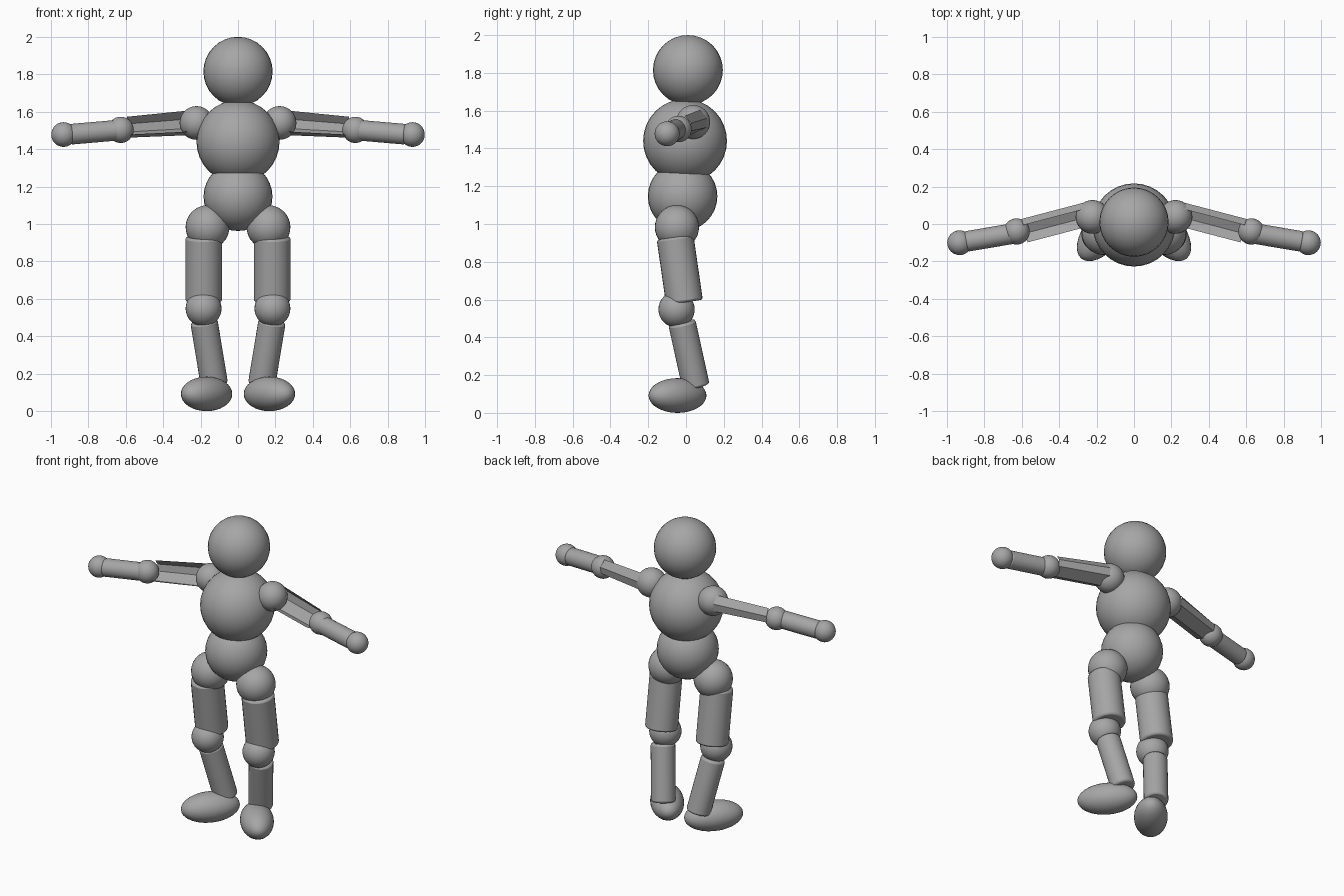
import bpy, bmesh, math
from mathutils import Vector

if "Cube" in bpy.data.objects:
    bpy.data.objects.remove(bpy.data.objects["Cube"])

grey = bpy.data.materials.new("plain grey")
grey.diffuse_color = (0.38, 0.38, 0.38, 1)
grey.use_nodes = True
grey.node_tree.nodes["Principled BSDF"].inputs["Base Color"].default_value = grey.diffuse_color


def finish(ob, name):
    ob.name = name
    ob.data.materials.append(grey)
    bpy.ops.object.shade_smooth_by_angle(angle=math.radians(40))
    return ob


def ball(name, loc, r, scale=(1, 1, 1), turn=0):
    bpy.ops.mesh.primitive_uv_sphere_add(segments=32, ring_count=16, radius=r, location=loc,
                                         rotation=(0, 0, turn))
    ob = bpy.context.object
    ob.scale = scale
    return finish(ob, name)


def limb(name, a, b, r):
    """Capped cylinder from a to b with slightly softened rims."""
    a, b = Vector(a), Vector(b)
    bpy.ops.mesh.primitive_cylinder_add(vertices=28, radius=r, depth=(b - a).length,
                                        location=(a + b) / 2)
    ob = bpy.context.object
    ob.rotation_euler = (b - a).to_track_quat('Z', 'Y').to_euler()
    bev = ob.modifiers.new("soft rim", 'BEVEL')
    bev.width, bev.segments = 0.012, 2
    bev.limit_method, bev.angle_limit = 'ANGLE', math.radians(50)
    return finish(ob, name)


def open_arm(name, a, b, section):
    """Thin faceted shell, open at the front, swept from a to b."""
    a, b = Vector(a), Vector(b)
    axis = (b - a).normalized()
    side = Vector((-axis.y, axis.x, 0)).normalized()
    if side.y < 0:
        side = -side
    bm = bmesh.new()
    rings = [[bm.verts.new(p + side * u + Vector((0, 0, v * k))) for u, v in section]
             for p, k in ((a, 1), (b, 0.85))]
    for i in range(len(section) - 1):
        quad = [rings[0][i], rings[0][i + 1], rings[1][i + 1], rings[1][i]]
        bm.faces.new(quad if b.x < 0 else quad[::-1])
    # point the normals to the outside of the shell
    mid = (a + b) / 2
    bm.normal_update()
    for f in bm.faces:
        if f.normal.dot(f.calc_center_median() - mid) < 0:
            f.normal_flip()
    me = bpy.data.meshes.new(name)
    bm.to_mesh(me)
    bm.free()
    ob = bpy.data.objects.new(name, me)
    bpy.context.collection.objects.link(ob)
    me.materials.append(grey)
    return ob


# Head and body
ball("head", (0, 0.01, 1.815), 0.185)
ball("chest", (0, -0.005, 1.44), 0.222)
ball("pelvis", (0, -0.018, 1.147), 0.184)

arm_section = [(0.03, 0.066), (0.064, 0.02), (0.058, -0.03), (-0.015, -0.065), (-0.065, -0.045)]

for s, tag in ((-1, "right"), (1, "left")):
    # Arms
    ball(tag + "_shoulder", (s * 0.222, 0.038, 1.54), 0.09)
    open_arm(tag + "_upper_arm", (s * 0.26, 0.05, 1.54), (s * 0.585, -0.035, 1.517), arm_section)
    ball(tag + "_elbow", (s * 0.627, -0.04, 1.503), 0.07)
    limb(tag + "_forearm", (s * 0.61, -0.045, 1.504), (s * 0.9, -0.094, 1.479), 0.055)
    ball(tag + "_hand", (s * 0.932, -0.1, 1.478), 0.066)
    # Legs
    ball(tag + "_hip", (s * 0.163, -0.048, 0.983), 0.117)
    limb(tag + "_thigh", (s * 0.183, -0.058, 0.93), (s * 0.183, -0.008, 0.585), 0.098)
    ball(tag + "_knee", (s * 0.184, -0.05, 0.548), 0.096)
    limb(tag + "_shin", (s * 0.182, -0.022, 0.48), (s * 0.126, 0.053, 0.14), 0.073)
    # Feet turn outward
    ball(tag + "_foot", (s * 0.168, -0.045, 0.092), 1, (0.1, 0.18, 0.092), s * math.radians(39))
